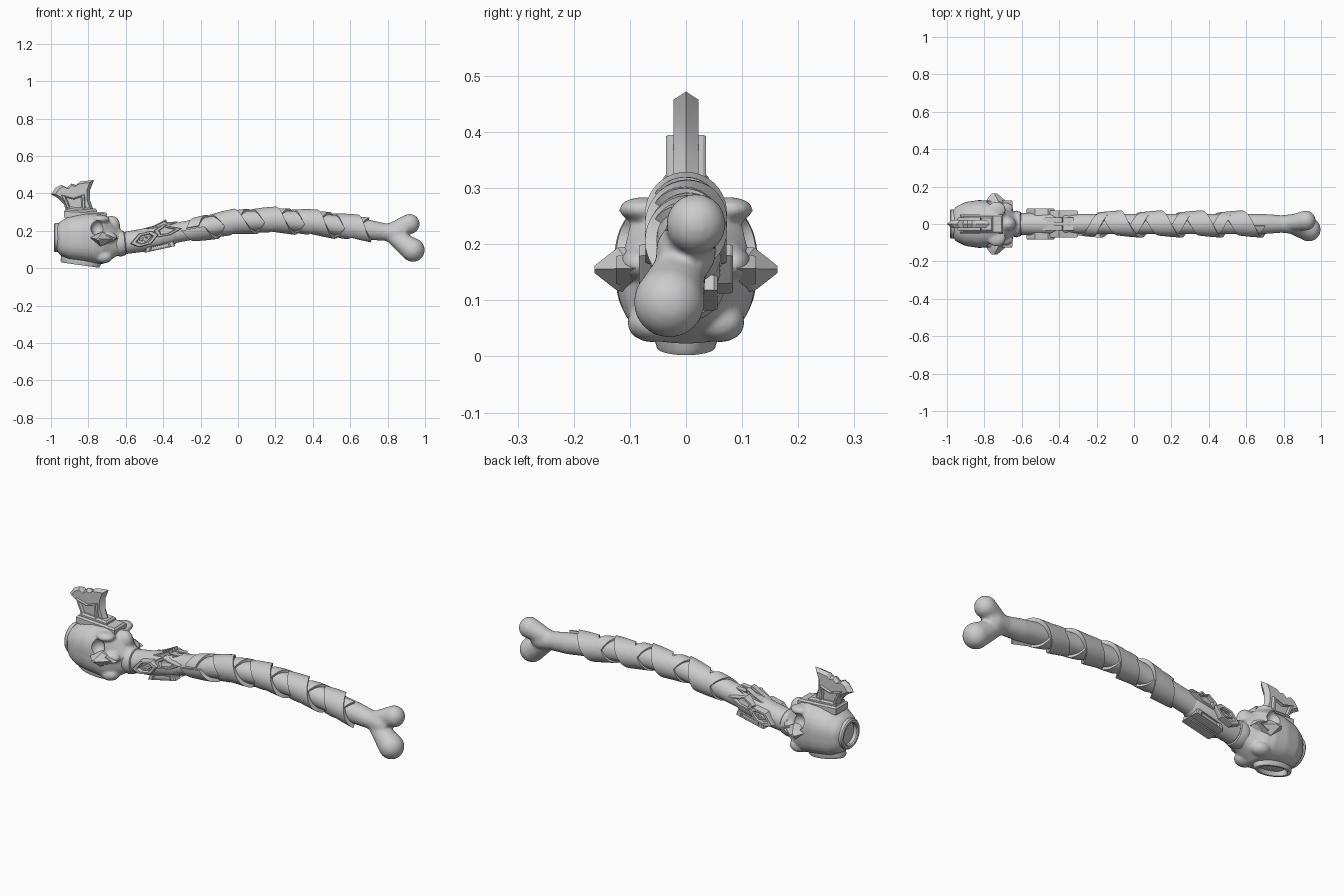
import bpy, bmesh
from math import sin, cos, pi, copysign
from mathutils import Vector, Matrix

if "Cube" in bpy.data.objects:
    bpy.data.objects.remove(bpy.data.objects["Cube"])


def finish(bm, name, angle=35, mods=()):
    bmesh.ops.recalc_face_normals(bm, faces=bm.faces[:])
    me = bpy.data.meshes.new(name)
    bm.to_mesh(me)
    bm.free()
    ob = bpy.data.objects.new(name, me)
    bpy.context.collection.objects.link(ob)
    for kind, props in mods:
        m = ob.modifiers.new(kind, kind)
        for k, v in props.items():
            setattr(m, k, v)
    if mods:
        bpy.context.view_layer.update()
        dg = bpy.context.evaluated_depsgraph_get()
        new = bpy.data.meshes.new_from_object(ob.evaluated_get(dg))
        ob.modifiers.clear()
        ob.data = new
    bpy.ops.object.select_all(action='DESELECT')
    ob.select_set(True)
    bpy.context.view_layer.objects.active = ob
    bpy.ops.object.shade_smooth_by_angle(angle=angle * pi / 180)
    return ob


def loft(bm, rings, caps=True):
    vs = [[bm.verts.new(p) for p in r] for r in rings]
    n = len(vs[0])
    for a, b in zip(vs, vs[1:]):
        for i in range(n):
            bm.faces.new((a[i], a[(i + 1) % n], b[(i + 1) % n], b[i]))
    if caps:
        bm.faces.new(vs[0][::-1])
        bm.faces.new(vs[-1])


def ball(bm, c, r, seg=24):
    bmesh.ops.create_uvsphere(bm, u_segments=seg, v_segments=seg // 2, radius=1,
                              matrix=Matrix.Translation(c) @ Matrix.Diagonal((*r, 1)))


# Curved centre line: x, z
PATH = [(-.70, .13), (-.60, .135), (-.5, .15), (-.4, .175), (-.2, .213), (0, .247),
        (.2, .256), (.4, .243), (.6, .219), (.75, .197), (.88, .185), (1, .18)]


def centre(x):
    for i in range(len(PATH) - 1):
        if x <= PATH[i + 1][0] or i == len(PATH) - 2:
            break
    def slope(k):
        a, b = PATH[max(k - 1, 0)], PATH[min(k + 1, len(PATH) - 1)]
        return (b[1] - a[1]) / (b[0] - a[0])
    (x0, z0), (x1, z1) = PATH[i], PATH[i + 1]
    h = x1 - x0
    t = (x - x0) / h
    return Vector((x, 0, z0 * (1 + 2 * t) * (1 - t) ** 2 + z1 * t * t * (3 - 2 * t)
                   + h * slope(i) * t * (1 - t) ** 2 + h * slope(i + 1) * t * t * (t - 1)))


def around(x, a, r):
    t = (centre(x + .01) - centre(x - .01)).normalized()
    n = Vector((-t.z, 0, t.x))
    return centre(x) + r * (cos(a) * Vector((0, 1, 0)) + sin(a) * n)


def tube_rings(stations, n=24):
    return [[around(x, 2 * pi * i / n, r) for i in range(n)] for x, r in stations]


# Bone shaft with two knuckles fused at the end
bm = bmesh.new()
loft(bm, tube_rings([(-.62 + .04 * i, .054) for i in range(34)] + [(.79, .047), (.86, .055), (.9, .04)]))
for base, knob, r in (((.83, .005, .205), (.918, .018, .236), .054),
                      ((.83, -.005, .17), (.935, -.03, .097), .064)):
    a, b = Vector(base), Vector(knob)
    for i in range(6):
        k = i / 5
        ball(bm, a.lerp(b, k), [.042 * (1 - k) + r * k] * 3)
finish(bm, "bone_shaft", 60, [('REMESH', dict(mode='VOXEL', voxel_size=.008)),
                              ('SMOOTH', dict(factor=.5, iterations=8))])


# Two leather straps winding in opposite directions
def strap(name, x0, x1, pitch, phase, width, r_left, r_right, steps=150):
    bm = bmesh.new()
    rings = []
    for i in range(steps + 1):
        x = x0 + (x1 - x0) * i / steps
        a = phase + 2 * pi * x / pitch
        h = width / 2
        rings.append([around(x - h, a, .046), around(x - h, a, r_left), around(x, a, (r_left + r_right) / 2 + .001),
                      around(x + h, a, r_right), around(x + h, a, .046)])
    loft(bm, rings)
    finish(bm, name, 30)


strap("wide_strap", -.24, .66, .215, pi / 2 + 2.2, .12, .062, .073)
strap("cross_strap", -.24, .66, -.215, pi / 2 + .6, .065, .062, .066)


# Skull: x, top, bottom, half width
SKULL = [(-.972, .225, .10, .068), (-.95, .25, .068, .094), (-.90, .28, .045, .118),
         (-.83, .295, .035, .128), (-.76, .30, .025, .124), (-.72, .293, .022, .110),
         (-.68, .255, .045, .083), (-.64, .205, .07, .062), (-.61, .195, .075, .055)]


def skull_ring(x, top, bot, w, n=32):
    mid, out = (top + bot) / 2 + .01, []
    for i in range(n):
        a = 2 * pi * i / n
        c, s = cos(a), sin(a)
        p = .9 if s > 0 else .7
        out.append((x, w * copysign(abs(c) ** p, c),
                    mid + (top - mid if s > 0 else mid - bot) * copysign(abs(s) ** p, s)))
    return out


cut = bmesh.new()
for s in (1, -1):
    ball(cut, (-.752, s * .125, .215), (.036, .045, .042), 16)
bmesh.ops.create_cone(cut, cap_ends=True, segments=32, radius1=.056, radius2=.056, depth=.12,
                      matrix=Matrix.Translation((-.97, 0, .163)) @ Matrix.Rotation(pi / 2, 4, 'Y'))
cutter = finish(cut, "socket_cutter")
cutter.hide_render = True

bm = bmesh.new()
loft(bm, [skull_ring(*s) for s in SKULL])
ball(bm, (-.675, 0, .225), (.045, .04, .055))
ball(bm, (-.652, 0, .185), (.035, .045, .03))
for s in (1, -1):
    ball(bm, (-.735, s * .075, .262), (.05, .045, .022))
    ball(bm, (-.705, s * .085, .165), (.06, .032, .03))
    ball(bm, (-.72, s * .06, .06), (.05, .045, .035))
finish(bm, "skull", 40, [('REMESH', dict(mode='VOXEL', voxel_size=.007)),
                         ('SMOOTH', dict(factor=.5, iterations=4)),
                         ('BOOLEAN', dict(operation='DIFFERENCE', object=cutter, solver='EXACT'))])
bpy.data.objects.remove(cutter)


# Hollow rims: a lathed ring with a recessed floor
def rim(name, profile, matrix, n=36):
    bm = bmesh.new()
    loft(bm, [[matrix @ Vector((r * cos(2 * pi * i / n), r * sin(2 * pi * i / n), h))
               for i in range(n)] for r, h in profile])
    finish(bm, name)


RIM = [(.8, -.35), (1, -.2), (1, .1), (.93, .2), (.78, .2), (.72, .1), (.72, -.2)]
rim("back_rim", [(r * .078, h * .06) for r, h in RIM],
    Matrix.Translation((-.972, 0, .163)) @ Matrix.Rotation(-pi / 2, 4, 'Y'))
rim("underside_rim", [(r, h * .12) for r, h in RIM],
    Matrix.Translation((-.84, 0, .04)) @ Matrix.Rotation(.14, 4, 'Y') @ Matrix.Rotation(pi, 4, 'X')
    @ Matrix.Diagonal((.108, .056, 1, 1)))


# Collar rings where the mouth grips the shaft
def collar(name, stations):
    bm = bmesh.new()
    loft(bm, tube_rings(stations))
    finish(bm, name)


collar("mouth_collar", [(-.655, .05), (-.65, .066), (-.63, .071), (-.605, .064), (-.6, .05)])
collar("neck_sleeve", [(-.61, .05), (-.6, .059), (-.5, .062), (-.36, .063), (-.33, .05)])


def scaled(pts, k):
    c = sum((Vector(p) for p in pts), Vector((0, 0))) / len(pts)
    return [c + (Vector(p) - c) * k for p in pts]


# Raised plates with a sunken middle, on both sides
def plates(name, pts, y0, y1, inset=.65, depth=.014):
    bm = bmesh.new()
    for s in (1, -1):
        loft(bm, [[(p[0], s * y, p[1]) for p in scaled(pts, k)] for k, y in
                  ((1, y0), (1, y1 - .006), (.93, y1), (inset, y1), (inset * .85, y1 - depth))])
    finish(bm, name, 25)


plates("neck_diamonds", [(-.575, .13), (-.53, .185), (-.46, .2), (-.425, .18), (-.465, .13), (-.53, .112)],
       .02, .084)
plates("diamond_studs", [(-.535, .15), (-.5, .17), (-.46, .17), (-.49, .142)], .05, .082, .4, .004)
plates("neck_arrows", [(-.45, .2), (-.40, .235), (-.36, .222), (-.30, .212), (-.36, .178), (-.43, .165)],
       .01, .072)
plates("lower_neck_strips", [(-.50, .082), (-.49, .11), (-.345, .145), (-.335, .118)], .01, .056, .7, .006)
plates("upper_neck_hooks", [(-.49, .21), (-.43, .237), (-.385, .262), (-.38, .245), (-.32, .25), (-.39, .215)],
       .008, .036, .7, .006)


# Pointed ears with hollow fronts
bm = bmesh.new()
EAR = [(-.80, .165), (-.725, .198), (-.645, .157), (-.735, .112)]
for s in (1, -1):
    rings = [[(x, s * .07, z) for x, z in EAR],
             [(x, s * (.122 if x < -.7 else .095), z) for x, z in scaled(EAR, .9)],
             [(-.752 + .2 * (x + .75), s * .163, .155 + .15 * (z - .155)) for x, z in EAR]]
    loft(bm, rings)
finish(bm, "ears", 25)
plates("ear_cups", [(-.70, .18), (-.65, .157), (-.71, .128), (-.745, .15)], .07, .125, .7, .02)

# Fan crest with scalloped sharp edge
FAN = [(-.915, .29), (-.93, .34), (-.965, .375), (-1, .395), (-.975, .43), (-.945, .445), (-.915, .43),
       (-.89, .452), (-.865, .445), (-.845, .462), (-.77, .472), (-.79, .42), (-.79, .36), (-.765, .29)]
bm = bmesh.new()
loft(bm, [[(p[0], y, p[1]) for p in scaled(FAN, k)] for k, y in ((.8, -.022), (1, 0), (.8, .022))])
finish(bm, "crest_fan", 20)
plates("crest_panels", [(-.945, .392), (-.88, .375), (-.82, .395), (-.815, .30), (-.905, .30)], .005, .036, .75, .012)

# Stepped base under the crest
for name, z0, z1, x0, x1, w in (("crest_base_lower", .265, .305, -.93, -.70, .05),
                                ("crest_base_upper", .29, .322, -.915, -.755, .04)):
    bm = bmesh.new()
    loft(bm, [[(x, y, z + (x + .82) * -.06) for x, y in ((x0 + d, -w + d), (x1 - d, -w + d),
              (x1 - d, w - d), (x0 + d, w - d))] for z, d in ((z0, 0), (z1 - .008, 0), (z1, .008))])
    finish(bm, name, 25)
